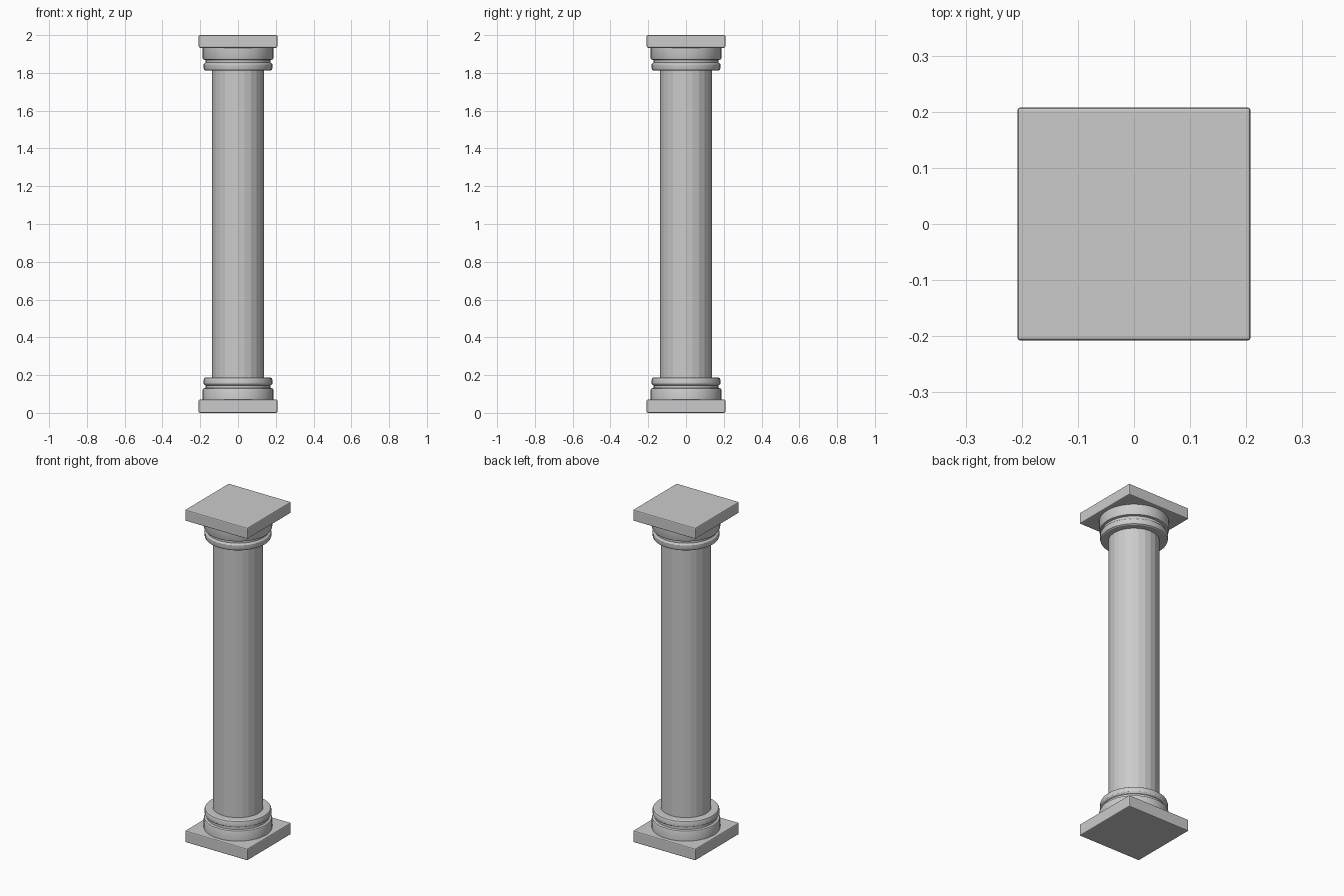
import bpy
from math import cos, sin, tau

if "Cube" in bpy.data.objects:
    bpy.data.objects.remove(bpy.data.objects["Cube"])


def lathe(name, profile, sides, smooth):
    """Closed solid of revolution about z from (radius, height) points."""
    verts = [(r * cos(tau * i / sides), r * sin(tau * i / sides), z)
             for r, z in profile for i in range(sides)]
    faces = []
    for k in range(len(profile) - 1):
        for i in range(sides):
            j = (i + 1) % sides
            faces.append((k * sides + i, k * sides + j,
                          (k + 1) * sides + j, (k + 1) * sides + i))
    faces.append(tuple(reversed(range(sides))))
    faces.append(tuple(range((len(profile) - 1) * sides, len(profile) * sides)))
    mesh = bpy.data.meshes.new(name)
    mesh.from_pydata(verts, [], faces)
    ob = bpy.data.objects.new(name, mesh)
    bpy.context.collection.objects.link(ob)
    if smooth:
        bpy.ops.object.select_all(action='DESELECT')
        ob.select_set(True)
        bpy.context.view_layer.objects.active = ob
        bpy.ops.object.shade_smooth_by_angle(angle=0.5)
    return ob


def slab(name, z0, z1, half=0.208):
    """Square slab with a small edge bevel."""
    bpy.ops.mesh.primitive_cube_add(size=1, location=(0, 0, (z0 + z1) / 2))
    ob = bpy.context.object
    ob.name = name
    ob.scale = (2 * half, 2 * half, z1 - z0)
    bpy.ops.object.transform_apply(location=False, rotation=False, scale=True)
    mod = ob.modifiers.new("edge_bevel", 'BEVEL')
    mod.width = 0.006
    mod.segments = 2


# Square slabs at both ends
slab("plinth", 0.0, 0.07)
slab("abacus", 1.933, 2.0)

# Round mouldings: drum, narrow neck, rounded ring
moulding = [(0.187, 0.068), (0.187, 0.122), (0.184, 0.129), (0.171, 0.132),
            (0.171, 0.146), (0.178, 0.149), (0.182, 0.155), (0.182, 0.176),
            (0.179, 0.184), (0.173, 0.188), (0.13, 0.188)]
lathe("base_moulding", moulding, 48, True)
lathe("capital_moulding", [(r, 2 - z) for r, z in reversed(moulding)], 48, True)

# Faceted shaft
lathe("shaft", [(0.138, 0.17), (0.138, 1.83)], 24, False)
